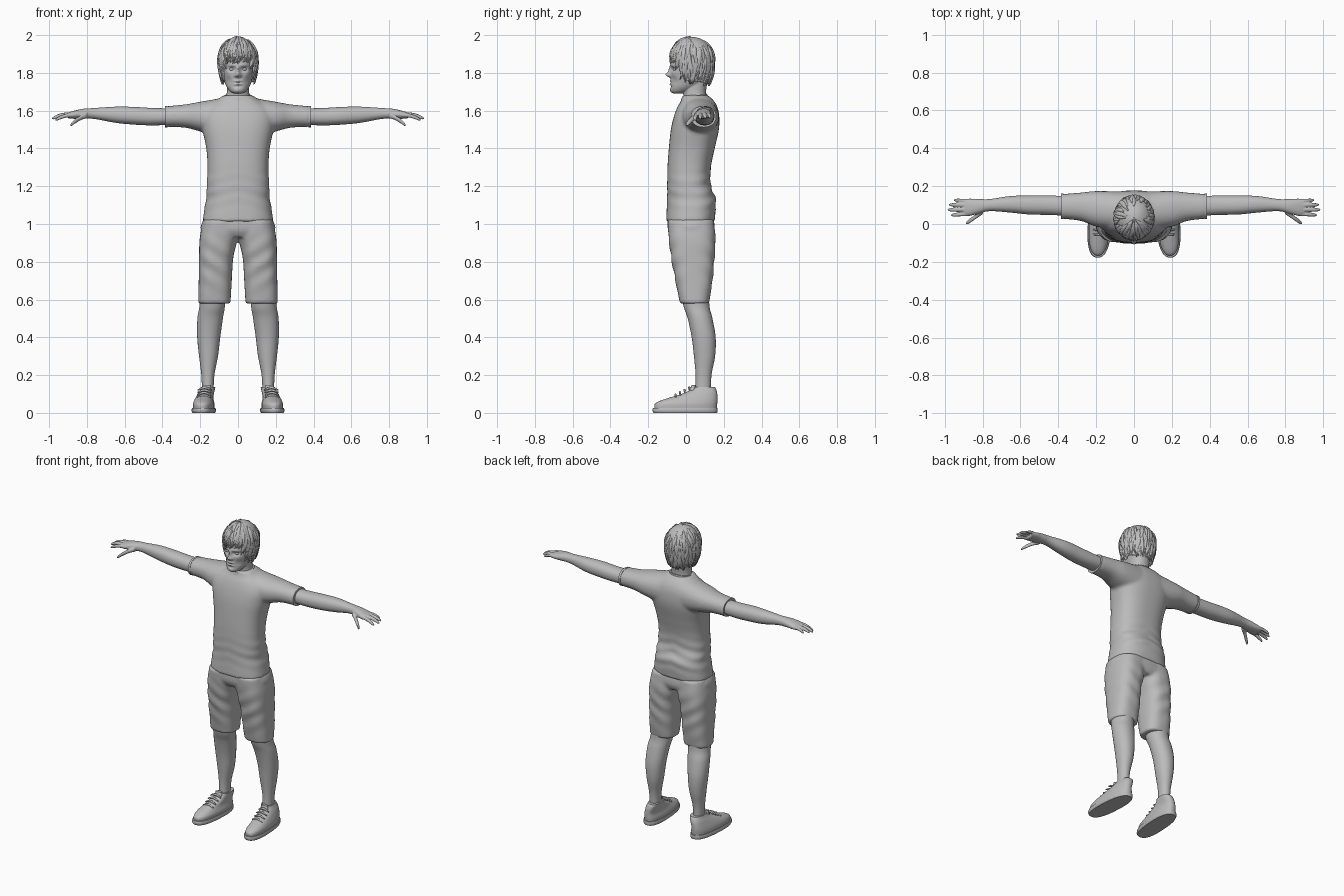
import bpy, bmesh, math, random
from mathutils import Vector

if "Cube" in bpy.data.objects:
    bpy.data.objects.remove(bpy.data.objects["Cube"])

random.seed(4)
grey = bpy.data.materials.new("plain_grey")
grey.diffuse_color = (0.5, 0.5, 0.5, 1)
grey.use_nodes = True
grey.node_tree.nodes["Principled BSDF"].inputs["Base Color"].default_value = grey.diffuse_color


def smooth_rings(rings, steps):
    """Catmull-Rom resampling of ring tuples."""
    out = []
    for i in range(len(rings) - 1):
        p0, p1, p2 = rings[max(i - 1, 0)], rings[i], rings[i + 1]
        p3 = rings[min(i + 2, len(rings) - 1)]
        for s in range(steps):
            t = s / steps
            out.append([0.5 * (2 * b + (c - a) * t + (2 * a - 5 * b + 4 * c - d) * t * t
                               + (3 * b - a - 3 * c + d) * t ** 3)
                        for a, b, c, d in zip(p0, p1, p2, p3)])
    return out + [list(rings[-1])]


def tube(bm, rings, axis="z", n=40, power=2.2, steps=5, both=False):
    """Loft through rings (position, a_min, a_max, b_min, b_max) along an axis."""
    for side in ((1, -1) if both else (1,)):
        loops = []
        for t, a0, a1, b0, b1 in smooth_rings(rings, steps):
            loop = []
            for k in range(n):
                w = 2 * math.pi * k / n
                c, s = math.cos(w), math.sin(w)
                a = (a0 + a1) / 2 + (a1 - a0) / 2 * math.copysign(abs(c) ** (2 / power), c)
                b = (b0 + b1) / 2 + (b1 - b0) / 2 * math.copysign(abs(s) ** (2 / power), s)
                x, y, z = {"z": (a, b, t), "x": (t, a, b), "y": (a, t, b)}[axis]
                loop.append(bm.verts.new((x * side, y, z)))
            loops.append(loop)
        for lo, hi in zip(loops, loops[1:]):
            for k in range(n):
                j = (k + 1) % n
                bm.faces.new((lo[k], lo[j], hi[j], hi[k]))
        bm.faces.new(loops[0][::-1])
        bm.faces.new(loops[-1])


def finish(name, bm, voxel=0, relax=0, mirror=False):
    bmesh.ops.recalc_face_normals(bm, faces=bm.faces)
    me = bpy.data.meshes.new(name)
    bm.to_mesh(me)
    bm.free()
    ob = bpy.data.objects.new(name, me)
    bpy.context.collection.objects.link(ob)
    me.materials.append(grey)
    bpy.context.view_layer.objects.active = ob
    ob.select_set(True)
    bpy.ops.object.shade_smooth_by_angle(angle=math.radians(50))
    ob.select_set(False)
    if voxel:
        r = ob.modifiers.new("merge", "REMESH")
        r.mode, r.voxel_size, r.use_smooth_shade = "VOXEL", voxel, True
    if relax:
        s = ob.modifiers.new("relax", "SMOOTH")
        s.factor, s.iterations = 0.5, relax
    if mirror:
        ob.modifiers.new("mirror", "MIRROR")
    return ob


def bell(x, c, w):
    return math.exp(-((x - c) / w) ** 2)


# shirt: torso and sleeves blended together, with soft waist folds
bm = bmesh.new()
tube(bm, [(1.013, -.187, .187, -.106, .152), (1.08, -.178, .178, -.102, .157), (1.14, -.168, .168, -.1, .156),
          (1.2, -.166, .166, -.1, .132), (1.3, -.161, .161, -.098, .132), (1.4, -.168, .168, -.091, .152),
          (1.5, -.188, .188, -.08, .174), (1.57, -.195, .195, -.064, .176), (1.62, -.165, .165, -.045, .166),
          (1.655, -.115, .115, -.025, .145), (1.682, -.074, .074, -.02, .115)], n=72, power=2.5, steps=8)
for v in bm.verts:
    fold = math.sin(v.co.z * 95 + abs(v.co.x) * 25) * bell(v.co.z, 1.17, .09)
    v.co.x *= 1 + .012 * fold
    v.co.y += .004 * fold * (1 if v.co.y > 0 else -.3)
tube(bm, [(.08, -.035, .172, 1.46, 1.668), (.2, -.014, .174, 1.49, 1.647), (.28, .016, .166, 1.51, 1.633),
          (.382, .028, .158, 1.514, 1.623)], axis="x", both=True)
finish("shirt", bm, .009, 5)

# collar and sleeve hems
bm = bmesh.new()
tube(bm, [(1.66, -.078, .078, -.028, .115), (1.68, -.071, .071, -.022, .112)])
for v in bm.verts:
    v.co.z += (v.co.y - .045) * .15
tube(bm, [(.372, .026, .16, 1.512, 1.625), (.386, .026, .16, 1.512, 1.624)], axis="x", both=True)
finish("shirt_hems", bm)

# shorts
bm = bmesh.new()
tube(bm, [(.578, .04, .21, -.032, .122), (.7, .033, .208, -.056, .14), (.82, .025, .206, -.077, .15),
          (.92, .003, .203, -.091, .156), (1.02, -.01, .185, -.098, .148)], n=56, power=2.6, steps=8, both=True)
for v in bm.verts:
    fold = math.sin(v.co.z * 60 - abs(v.co.x) * 40) * bell(v.co.z, .8, .13)
    v.co.y += .004 * fold
tube(bm, [(.93, -.12, .12, -.075, .135), (.97, -.196, .196, -.096, .152), (1.03, -.18, .18, -.097, .146)], power=2.5)
finish("shorts", bm, .009, 4)

# lower legs
bm = bmesh.new()
tube(bm, [(.1, .13, .19, .05, .13), (.2, .125, .194, .051, .135), (.3, .106, .206, .042, .154),
          (.4, .094, .216, .03, .157), (.5, .08, .215, .009, .14), (.56, .07, .205, -.012, .125),
          (.64, .065, .2, -.03, .12)], power=2.1)
finish("lower_legs", bm, mirror=True)

# shoes: upper, sole, tongue and laces, toes turned slightly out
bm = bmesh.new()
tube(bm, [(.018, .126, .236, -.166, .162), (.045, .125, .237, -.166, .165), (.062, .13, .233, -.142, .166),
          (.08, .134, .226, -.09, .166), (.105, .132, .215, -.01, .165), (.125, .128, .205, .028, .16),
          (.138, .126, .2, .04, .152)], power=2.4)
tube(bm, [(0, .123, .239, -.172, .165), (.012, .118, .244, -.178, .168), (.027, .121, .241, -.175, .167)],
     power=2.5, steps=2)
tube(bm, [(.09, .148, .2, .01, .05), (.125, .146, .196, .022, .052), (.148, .15, .192, .03, .05)], n=20)
for i in range(4):
    y, z = -.055 + i * .024, .09 + i * .013
    tube(bm, [(.14, y - .004, y + .004, z - .012, z - .004), (.178, y - .006, y + .006, z - .002, z + .012),
              (.214, y - .004, y + .004, z - .012, z - .004)], axis="x", n=10)
for v in bm.verts:
    v.co.x -= v.co.y * .06
finish("shoes", bm, mirror=True)

# arms with hands
bm = bmesh.new()
tube(bm, [(.33, .042, .148, 1.526, 1.612), (.45, .048, .15, 1.522, 1.614), (.55, .05, .15, 1.526, 1.62),
          (.65, .06, .148, 1.536, 1.621), (.76, .068, .132, 1.556, 1.614), (.82, .055, .132, 1.557, 1.61),
          (.87, .043, .134, 1.557, 1.599), (.9, .046, .131, 1.56, 1.59)], axis="x")
fingers = [(.87, .054, 1.577, .967, .047, 1.55, .0105), (.87, .077, 1.58, .985, .075, 1.558, .011),
           (.87, .1, 1.58, .978, .102, 1.562, .0105), (.87, .121, 1.577, .953, .127, 1.562, .0095),
           (.8, .066, 1.575, .888, .002, 1.522, .013)]
for x0, y0, z0, x1, y1, z1, r in fingers:
    rings = []
    for t, k in ((0, 1.15), (.35, 1), (.7, .95), (.93, .7), (1, .3)):
        x, y, z = (a + (b - a) * t for a, b in ((x0, x1), (y0, y1), (z0, z1)))
        z += .008 * math.sin(math.pi * t)
        rings.append((x, y - r * k, y + r * k, z - r * k, z + r * k))
    tube(bm, rings, axis="x", n=14)
finish("arms", bm, .004, 2, mirror=True)

# head: lofted skull shaped by soft bumps for the features
bm = bmesh.new()
tube(bm, [(1.692, -.025, .025, -.07, -.02), (1.702, -.042, .042, -.08, .02), (1.725, -.06, .06, -.082, .07),
          (1.755, -.072, .072, -.08, .105), (1.79, -.08, .08, -.08, .125), (1.84, -.085, .085, -.08, .138),
          (1.9, -.087, .087, -.075, .138), (1.95, -.068, .068, -.045, .11), (1.975, -.03, .03, 0, .06)],
     n=140, power=2.15, steps=9)
# feature: x, z, width, height, forward amount
features = [(0, 1.79, .013, .013, .026), (0, 1.815, .009, .022, .013), (.013, 1.786, .008, .007, .008),
            (.033, 1.82, .018, .012, -.014), (.03, 1.84, .025, .008, .006), (0, 1.757, .022, .005, .008),
            (0, 1.749, .022, .0035, -.005), (0, 1.741, .018, .005, .008), (0, 1.728, .025, .006, -.005),
            (0, 1.708, .022, .012, .004), (.05, 1.795, .02, .02, .005), (.05, 1.757, .018, .02, -.005)]
for v in bm.verts:
    if v.co.y < .01:
        x, z = abs(v.co.x), v.co.z
        v.co.y -= sum(d * bell(x, fx, w) * bell(z, fz, h) for fx, fz, w, h, d in features)
tube(bm, [(1.63, -.085, .085, -.02, .13), (1.67, -.066, .066, -.014, .11), (1.7, -.059, .059, -.016, .106),
          (1.76, -.058, .058, -.02, .115)])
finish("head", bm, .0035, 1)

# eyes and ears
bm = bmesh.new()
for part, size, pos in (("eye", (.013, .01, .0085), (.033, -.059, 1.819)), ("ear", (.012, .02, .03), (.085, .04, 1.8))):
    g = bmesh.ops.create_uvsphere(bm, u_segments=20, v_segments=12, radius=1)
    for v in g["verts"]:
        v.co = Vector([c * s + p for c, s, p in zip(v.co, size, pos)])
finish("eyes_and_ears", bm, mirror=True)


def scalp(az, u, lift=0):
    """Point on the hair volume: az is 0 at the front, u is the angle down from the crown."""
    d = max(u - math.pi / 2, 0)
    r = math.sin(min(u, math.pi / 2)) * (1 - .17 * d * d)
    z = math.cos(u) * .118 if d == 0 else -.13 * d
    k = 1 + lift / .115
    return Vector((math.sin(az) * r * .103 * k, .033 - math.cos(az) * r * .115 * k, 1.872 + z * (k if d == 0 else 1)))


def hem(az):
    """Lowest angle of the hair: short fringe, longer sides and nape."""
    a = abs((az + math.pi) % (2 * math.pi) - math.pi)
    t = min(max((a - .75) / .5, 0), 1)
    return math.pi / 2 + .06 + t * t * (3 - 2 * t) * .8 + .16 * max(a - 1.25, 0) / 1.9


# hair: a cap with overlapping tapered locks
bm = bmesh.new()
n, m = 64, 20
for shell in (0, -.012):
    grid = [[bm.verts.new(scalp(2 * math.pi * i / n, .02 + (hem(2 * math.pi * i / n) - .02) * j / m, shell))
             for j in range(m + 1)] for i in range(n)]
    for i in range(n):
        for j in range(m):
            bm.faces.new((grid[i][j], grid[i][j + 1], grid[(i + 1) % n][j + 1], grid[(i + 1) % n][j]))
finish("hair_cap", bm)

bm = bmesh.new()
for i in range(210):
    az = i * 2.39996 + random.uniform(-.1, .1)
    end = hem(az) + random.uniform(-.12, .14)
    if i % 3 == 0:
        end *= random.uniform(.6, .95)
    start = max(end - random.uniform(.7, 1.3), .08)
    width, sway, lift = random.uniform(.011, .019), random.uniform(-.35, .35), random.uniform(.001, .006)
    rows = []
    for j in range(9):
        t = j / 8
        u = start + (end - start) * t
        wide = width * (1 - t ** 3) * min(1, .3 + 2.5 * t) + .0006
        half = wide / max(.115 * math.sin(min(u, math.pi / 2)), .03)
        mid = az + sway * t * t
        top = lift + .004 * math.sin(math.pi * t)
        rows.append([bm.verts.new(scalp(mid + half * s, u, h)) for s, h in
                     ((-1, -.003), (-.5, top * .8), (0, top), (.5, top * .8), (1, -.003))])
    for a, b in zip(rows, rows[1:]):
        for k in range(5):
            q = (k + 1) % 5
            bm.faces.new((a[k], a[q], b[q], b[k]))
    bm.faces.new(rows[0][::-1])
    bm.faces.new(rows[-1])
finish("hair_locks", bm)
